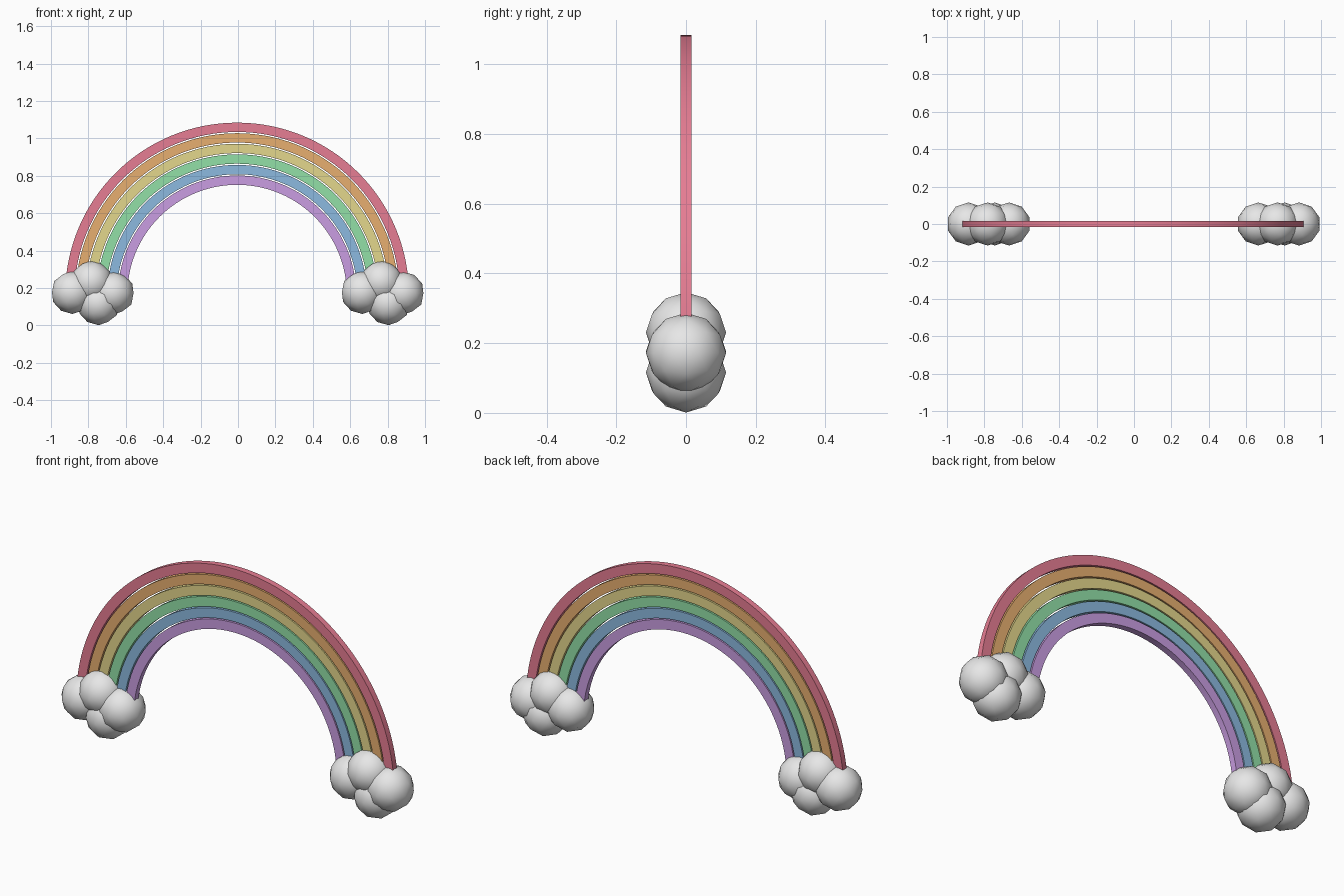
import bpy, bmesh, math
from mathutils import Matrix

if "Cube" in bpy.data.objects:
    bpy.data.objects.remove(bpy.data.objects["Cube"])


def material(name, rgb):
    """Flat material from 0-255 display values."""
    m = bpy.data.materials.new(name)
    m.diffuse_color = [((c / 255 + 0.055) / 1.055) ** 2.4 for c in rgb] + [1]
    m.use_nodes = True
    m.node_tree.nodes["Principled BSDF"].inputs["Base Color"].default_value = m.diffuse_color
    return m


def add_object(name, bm, mat):
    bmesh.ops.recalc_face_normals(bm, faces=bm.faces)
    mesh = bpy.data.meshes.new(name)
    bm.to_mesh(mesh)
    bm.free()
    mesh.materials.append(mat)
    obj = bpy.data.objects.new(name, mesh)
    bpy.context.collection.objects.link(obj)
    return obj


def smooth(obj, degrees):
    bpy.ops.object.select_all(action='DESELECT')
    obj.select_set(True)
    bpy.context.view_layer.objects.active = obj
    bpy.ops.object.shade_smooth_by_angle(angle=math.radians(degrees))


# Rainbow bands: half rings of rectangular section, red outside
CX, CZ, R, PITCH, WIDTH, HALF, STEPS = -0.005, 0.165, 0.919, 0.0565, 0.05, 0.016, 64
bands = [("red", (230, 125, 147)), ("orange", (232, 175, 112)),
         ("yellow", (228, 215, 140)), ("green", (146, 224, 167)),
         ("blue", (140, 186, 224)), ("violet", (202, 158, 226))]
for i, (name, rgb) in enumerate(bands):
    outer = R - i * PITCH
    inner = outer - WIDTH
    bm = bmesh.new()
    rings = []
    for s in range(STEPS + 1):
        a = math.pi * s / STEPS
        rings.append([bm.verts.new((CX + r * math.cos(a), y, CZ + r * math.sin(a)))
                      for r, y in ((inner, -HALF), (outer, -HALF), (outer, HALF), (inner, HALF))])
    for p, q in zip(rings, rings[1:]):
        for k in range(4):
            n = (k + 1) % 4
            bm.faces.new((p[k], p[n], q[n], q[k]))
    bm.faces.new(rings[0])
    bm.faces.new(rings[-1])
    smooth(add_object(name + "_band", bm, material(name, rgb)), 30)

# Clouds: four overlapping low-poly puffs at each foot
cloud_mat = material("cloud_white", (231, 231, 231))
puffs = [(-0.885, 0.176), (-0.783, 0.231), (-0.668, 0.172), (-0.745, 0.116)]
for side, shift in (("left", 0.0), ("right", 1.55)):
    bm = bmesh.new()
    for x, z in puffs:
        bmesh.ops.create_icosphere(bm, subdivisions=2, radius=0.115,
                                   matrix=Matrix.Translation((x + shift, 0, z)))
    smooth(add_object(side + "_cloud", bm, cloud_mat), 60)
